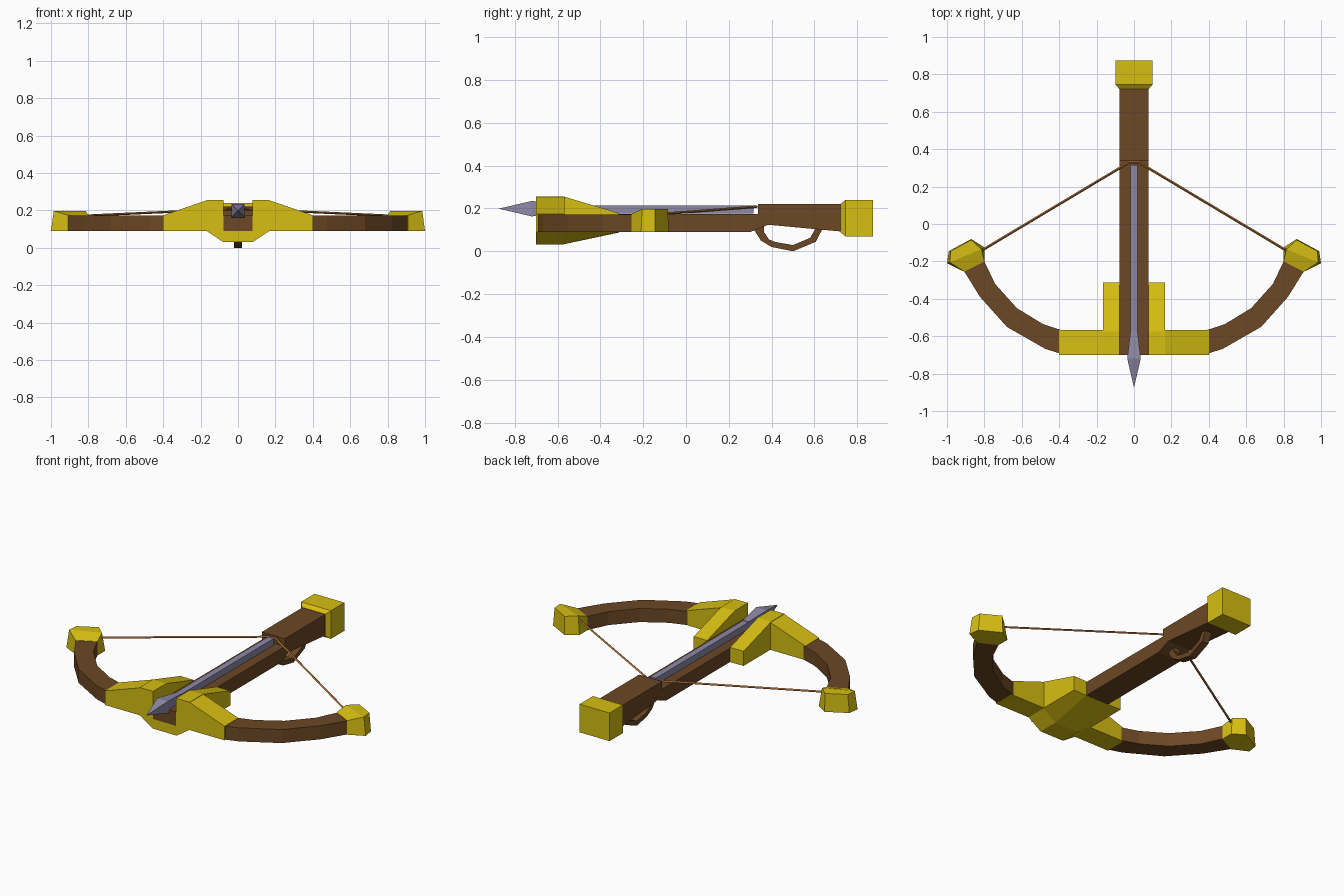
import bpy, bmesh

def material(name, rgb):
    m = bpy.data.materials.new(name)
    m.diffuse_color = (*rgb, 1)
    return m

WOOD = material("brown wood", (0.150, 0.065, 0.018))
GOLD = material("gold", (0.68, 0.52, 0.006))
STEEL = material("grey steel", (0.27, 0.25, 0.38))
CORD = material("orange cord", (0.42, 0.16, 0.04))

def loft(name, rings, mat, mirror=False):
    """Skin a list of equal-length point rings, cap both ends, optionally mirror in x."""
    bm = bmesh.new()
    for s in ((1, -1) if mirror else (1,)):
        vs = [[bm.verts.new((s * x, y, z)) for x, y, z in r] for r in rings]
        n = len(rings[0])
        for a, b in zip(vs, vs[1:]):
            for i in range(n):
                j = (i + 1) % n
                bm.faces.new((a[i], a[j], b[j], b[i]))
        bm.faces.new(vs[0])
        bm.faces.new(vs[-1])
    bmesh.ops.recalc_face_normals(bm, faces=bm.faces)
    me = bpy.data.meshes.new(name)
    bm.to_mesh(me)
    bm.free()
    me.materials.append(mat)
    ob = bpy.data.objects.new(name, me)
    bpy.context.collection.objects.link(ob)
    return ob

def rect_xz(y, hw, z0, z1):
    return [(-hw, y, z0), (hw, y, z0), (hw, y, z1), (-hw, y, z1)]

# Stock: side profile extruded across x
profile = [(-0.70, 0.09), (0.30, 0.09), (0.383, 0.124), (0.73, 0.092),
           (0.73, 0.22), (0.337, 0.22), (0.337, 0.174), (-0.70, 0.174)]
loft("stock", [[(x, y, z) for y, z in profile] for x in (-0.077, 0.077)], WOOD)

# Butt cap with a tapered collar
loft("butt_cap", [rect_xz(0.722, 0.078, 0.088, 0.222), rect_xz(0.745, 0.10, 0.07, 0.24),
                  rect_xz(0.873, 0.10, 0.07, 0.24)], GOLD)

# Trigger guard: faceted loop between outer and inner outline
outer = [(0.31, 0.12), (0.318, 0.10), (0.35, 0.05), (0.40, 0.02), (0.50, 0.0),
         (0.607, 0.045), (0.64, 0.11)]
inner = [(0.365, 0.125), (0.364, 0.09), (0.388, 0.055), (0.42, 0.043), (0.50, 0.029),
         (0.58, 0.063), (0.607, 0.11)]
loft("trigger_guard", [[(-0.022, *o), (0.022, *o), (0.022, *i), (-0.022, *i)]
                       for o, i in zip(outer, inner)], WOOD)

# Curved bow limbs
limb_in = [(0.38, -0.57), (0.487, -0.535), (0.626, -0.45), (0.743, -0.32), (0.80, -0.20)]
limb_out = [(0.38, -0.697), (0.474, -0.668), (0.68, -0.55), (0.823, -0.39), (0.908, -0.253)]
loft("bow_limbs", [[(*a, 0.09), (*b, 0.09), (*b, 0.172), (*a, 0.172)]
                   for a, b in zip(limb_in, limb_out)], WOOD, True)

# Limb tips: flared blocks, slightly narrower on top
tips = []
for a, b, a2, b2, top in (
        ((0.80, -0.20), (0.908, -0.255), (0.80, -0.20), (0.908, -0.255), 0.174),
        ((0.80, -0.125), (1.0, -0.21), (0.815, -0.135), (0.985, -0.205), 0.198),
        ((0.87, -0.08), (0.99, -0.145), (0.87, -0.085), (0.98, -0.145), 0.198)):
    tips.append([(*a, 0.089), (*b, 0.089), (*b2, top), (*a2, top)])
loft("limb_tips", tips, GOLD, True)

# Gold yoke: wings over the limb roots, side plates, wedge under the stock
loft("yoke_wings", [[(x, -0.70, 0.089), (x, -0.568, 0.089), (x, -0.568, top), (x, -0.70, top)]
                    for x, top in ((0.16, 0.257), (0.40, 0.174))], GOLD, True)
loft("yoke_side_plates", [[(0.077, y, 0.09), (0.167, y, 0.09), (0.167, y, top), (0.077, y, top)]
                          for y, top in ((-0.70, 0.257), (-0.575, 0.257), (-0.312, 0.178))],
     GOLD, True)
loft("yoke_underside", [[(-0.08, y, z), (0.08, y, z), (0.167, y, 0.09), (-0.167, y, 0.09)]
                        for y, z in ((-0.70, 0.032), (-0.575, 0.032), (-0.312, 0.088))], GOLD)

# Bolt: square shaft and pointed head
loft("bolt_shaft", [rect_xz(y, 0.019, 0.176, 0.215) for y in (-0.60, 0.315)], STEEL)
loft("bolt_head", [rect_xz(y, r, 0.199 - r, 0.199 + r)
                   for y, r in ((-0.873, 0.0005), (-0.72, 0.036), (-0.57, 0.018))], STEEL)

# Drawn bowstring
path = [(-0.82, -0.145, 0.172), (-0.025, 0.33, 0.208), (0.025, 0.33, 0.208), (0.82, -0.145, 0.172)]
loft("bowstring", [[(x, y - 0.008, z), (x, y, z - 0.006), (x, y + 0.008, z), (x, y, z + 0.006)]
                   for x, y, z in path], CORD)
